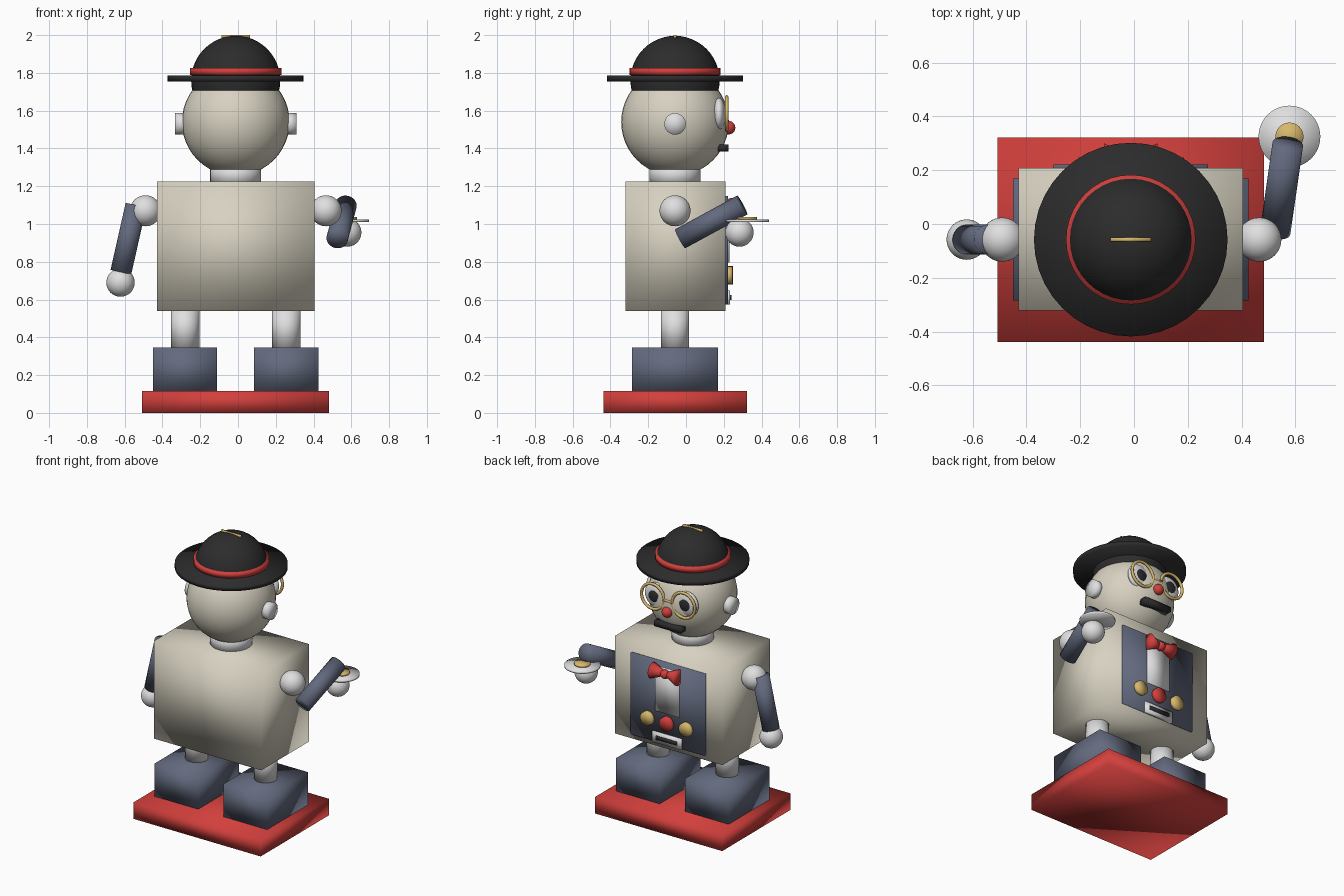
import bpy, bmesh
from math import radians
from mathutils import Matrix, Vector

cube = bpy.data.objects.get("Cube")
if cube:
    bpy.data.objects.remove(cube, do_unlink=True)


def material(name, rgb):
    m = bpy.data.materials.new(name)
    m.use_nodes = True
    m.diffuse_color = (*rgb, 1)
    m.node_tree.nodes["Principled BSDF"].inputs["Base Color"].default_value = (*rgb, 1)
    return m


BEIGE = material("beige", (0.68, 0.64, 0.53))
SLATE = material("slate blue", (0.125, 0.145, 0.21))
RED = material("red", (0.64, 0.05, 0.045))
BLACK = material("black", (0.025, 0.025, 0.025))
GOLD = material("gold", (0.68, 0.48, 0.15))
SILVER = material("pale silver", (0.74, 0.74, 0.75))

CX, CY = -0.012, -0.058      # vertical axis of the figure
X, Y, Z = Vector((1, 0, 0)), Vector((0, 1, 0)), Vector((0, 0, 1))


def finish(bm, name, mat):
    """Turn a bmesh into a smooth shaded object."""
    for f in bm.faces:
        f.smooth = True
    mesh = bpy.data.meshes.new(name)
    bm.to_mesh(mesh)
    bm.free()
    mesh.materials.append(mat)
    ob = bpy.data.objects.new(name, mesh)
    bpy.context.collection.objects.link(ob)
    return ob


def box(name, mat, x, y, z):
    """Box from its (min, max) range on each axis."""
    bm = bmesh.new()
    lo, hi = Vector((x[0], y[0], z[0])), Vector((x[1], y[1], z[1]))
    m = Matrix.Translation((lo + hi) / 2) @ Matrix.Diagonal((*(hi - lo), 1))
    bmesh.ops.create_cube(bm, size=1, matrix=m)
    return finish(bm, name, mat)


def ball(name, mat, centre, r, squash=1.0):
    """Sphere, optionally flattened along y."""
    bm = bmesh.new()
    m = Matrix.Translation(centre) @ Matrix.Diagonal((1, squash, 1, 1))
    bmesh.ops.create_uvsphere(bm, u_segments=40, v_segments=24, radius=r, matrix=m)
    return finish(bm, name, mat)


def rod(name, mat, a, b, r, r2=None):
    """Capped cylinder or cone between two points."""
    a, b = Vector(a), Vector(b)
    turn = (b - a).to_track_quat('Z', 'Y').to_matrix().to_4x4()
    bm = bmesh.new()
    bmesh.ops.create_cone(bm, cap_ends=True, cap_tris=True, segments=40,
                          radius1=r, radius2=r if r2 is None else r2,
                          depth=(b - a).length,
                          matrix=Matrix.Translation((a + b) / 2) @ turn)
    return finish(bm, name, mat)


def disc(name, mat, centre, r, bottom, top):
    """Upright cylinder around the given (x, y)."""
    return rod(name, mat, (*centre, bottom), (*centre, top), r)


def ring(name, mat, centre, major, minor):
    """Torus facing along y."""
    bpy.ops.mesh.primitive_torus_add(location=centre, rotation=(radians(90), 0, 0),
                                     major_radius=major, minor_radius=minor,
                                     major_segments=40, minor_segments=10)
    ob = bpy.context.object
    ob.name = name
    ob.data.materials.append(mat)
    bpy.ops.object.shade_smooth()


axis = (CX, CY)
sides = (("left", 1), ("right", -1))

# Base, body and neck
box("base", RED, (-0.507, 0.483), (-0.438, 0.322), (0, 0.115))
box("body", BEIGE, (-0.43, 0.406), (-0.321, 0.209), (0.54, 1.225))
disc("neck", SILVER, axis, 0.135, 1.2, 1.32)
ball("head", BEIGE, (*axis, 1.54), 0.285)

# Parts found on both sides
for side, s in sides:
    fx = CX + s * 0.268
    box(side + "_foot", SLATE, (fx - 0.17, fx + 0.17), (-0.285, 0.17), (0.115, 0.345))
    disc(side + "_leg", SILVER, (fx, CY), 0.075, 0.33, 0.56)
    ball(side + "_shoulder", SILVER, (CX + s * 0.478, CY, 1.07), 0.082)
    rod(side + "_ear", SILVER, (CX + s * 0.26, CY, 1.53), (CX + s * 0.322, CY, 1.53), 0.057)

    ex = CX + s * 0.12
    ball(side + "_eye", SILVER, (ex, 0.175, 1.582), 0.085, 0.42)
    ball(side + "_pupil", BLACK, (ex, 0.202, 1.582), 0.042, 0.35)
    ring(side + "_spectacle_rim", GOLD, (ex, 0.215, 1.585), 0.087, 0.01)

    bx = CX + s * 0.15
    rod(side + "_button", GOLD, (bx, 0.21, 0.728), (bx, 0.247, 0.728), 0.047)
    rod(side + "_bow_wing", RED, (CX + s * 0.1, 0.245, 1.083),
        (CX, 0.245, 1.083), 0.055, 0.012)

# Arms: one hangs down, the other reaches out
rod("right_arm", SLATE, (-0.54, CY, 1.10), (-0.62, CY, 0.745), 0.056)
ball("right_hand", SILVER, (-0.622, CY, 0.69), 0.075)
rod("left_arm", SLATE, (0.525, -0.03, 0.922), (0.572, 0.297, 1.10), 0.057)
ball("left_hand", SILVER, (0.578, 0.283, 0.955), 0.075)

# Tray with a coin
disc("tray", SILVER, (0.578, 0.325), 0.115, 1.01, 1.024)
disc("coin", GOLD, (0.578, 0.325), 0.052, 1.024, 1.038)

# Face details
rod("spectacle_bridge", GOLD, (CX - 0.036, 0.217, 1.585), (CX + 0.036, 0.217, 1.585), 0.009)
ball("nose", RED, (CX, 0.225, 1.51), 0.036)
box("mouth", BLACK, (CX - 0.105, CX + 0.105), (0.17, 0.225), (1.385, 1.422))

# Hat with a coin slot on top
ball("hat_crown", BLACK, (*axis, 1.76), 0.236)
disc("hat_brim", BLACK, axis, 0.36, 1.755, 1.786)
disc("hat_band", RED, axis, 0.241, 1.789, 1.826)
box("hat_slot", GOLD, (CX - 0.075, CX + 0.075), (CY - 0.007, CY + 0.007), (1.985, 2.0))

# Chest panel
box("chest_panel", SLATE, (CX - 0.288, CX + 0.288), (0.2, 0.222), (0.575, 1.148))
box("shirt_front", SILVER, (CX - 0.092, CX + 0.092), (0.215, 0.23), (0.795, 1.11))
ball("bow_knot", RED, (CX, 0.25, 1.083), 0.03)
rod("middle_button", RED, (CX, 0.21, 0.728), (CX, 0.249, 0.728), 0.049)
box("slot_plate", SILVER, (CX - 0.112, CX + 0.112), (0.215, 0.233), (0.573, 0.648))
box("plate_slot", BLACK, (CX - 0.08, CX + 0.08), (0.225, 0.24), (0.598, 0.624))
